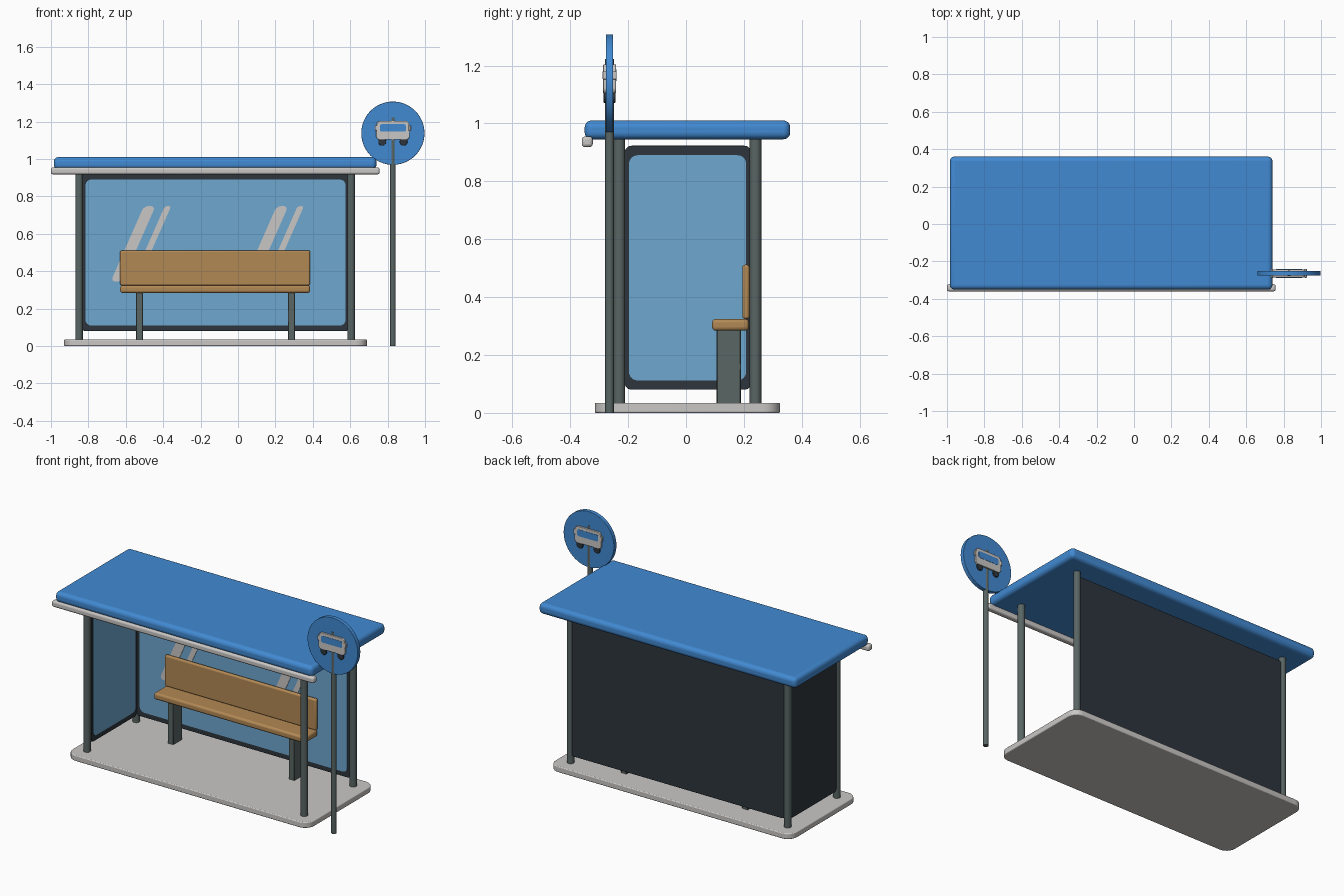
import bpy, bmesh, math
from mathutils import Vector

cube = bpy.data.objects.get("Cube")
if cube:
    bpy.data.objects.remove(cube, do_unlink=True)


def material(name, r, g, b):
    m = bpy.data.materials.new(name)
    m.use_nodes = True
    m.diffuse_color = (r, g, b, 1)
    node = next(n for n in m.node_tree.nodes if n.type == 'BSDF_PRINCIPLED')
    node.inputs["Base Color"].default_value = (r, g, b, 1)
    return m


BLUE = material("roof blue", .054, .255, .65)
GLASS = material("glass blue", .155, .385, .62)
WOOD = material("bench wood", .45, .25, .09)
STEEL = material("grey steel", .10, .133, .127)
DARK = material("dark frame", .026, .036, .046)
PALE = material("pale grey", .59, .575, .56)


def finish(name, bm, mat, bevel=0, segments=3):
    bmesh.ops.recalc_face_normals(bm, faces=bm.faces)
    mesh = bpy.data.meshes.new(name)
    bm.to_mesh(mesh)
    bm.free()
    obj = bpy.data.objects.new(name, mesh)
    bpy.context.collection.objects.link(obj)
    mesh.materials.append(mat)
    if bevel:
        mod = obj.modifiers.new("rounded edges", 'BEVEL')
        mod.width, mod.segments = bevel, segments
        mod.limit_method, mod.angle_limit = 'ANGLE', math.radians(50)
    bpy.ops.object.select_all(action='DESELECT')
    obj.select_set(True)
    bpy.context.view_layer.objects.active = obj
    bpy.ops.object.shade_smooth_by_angle(angle=math.radians(35))
    return obj


def box(name, x, y, z, mat, bevel=0, segments=3):
    bm = bmesh.new()
    bmesh.ops.create_cube(bm, size=1)
    for v in bm.verts:
        v.co = Vector([(a + b) / 2 + c * (b - a) for (a, b), c in zip((x, y, z), v.co)])
    return finish(name, bm, mat, bevel, segments)


# A flat outline (u, v) pushed from w0 to w1 along the given axis
def place(axis, u, v, w):
    return {'x': (w, u, v), 'y': (u, w, v), 'z': (u, v, w)}[axis]


def prism(name, axis, outline, w, mat, bevel=0):
    bm = bmesh.new()
    face = bm.faces.new([bm.verts.new(place(axis, u, v, w[0])) for u, v in outline])
    moved = bmesh.ops.extrude_face_region(bm, geom=[face])["geom"]
    shift = Vector(place(axis, 0, 0, w[1] - w[0]))
    bmesh.ops.translate(bm, vec=shift, verts=[g for g in moved if isinstance(g, bmesh.types.BMVert)])
    return finish(name, bm, mat, bevel)


def rounded(u, v, r, steps=6):
    pts = []
    corners = [(u[1] - r, v[1] - r), (u[0] + r, v[1] - r), (u[0] + r, v[0] + r), (u[1] - r, v[0] + r)]
    for q, (cu, cv) in enumerate(corners):
        for i in range(steps + 1):
            a = math.pi / 2 * (q + i / steps)
            pts.append((cu + r * math.cos(a), cv + r * math.sin(a)))
    return pts


def circle(u, v, r, n):
    return [(u + r * math.cos(math.tau * i / n), v + r * math.sin(math.tau * i / n)) for i in range(n)]


# Platform, roof and gutter
prism("platform", 'z', rounded((-.93, .69), (-.315, .325), .06), (0, .035), PALE, .005)
box("roof", (-.985, .74), (-.35, .36), (.945, 1.01), BLUE, .024, 5)
box("gutter", (-1, .757), (-.36, -.322), (.918, .955), PALE, .011)

# Corner posts
for side, x in (("right", -.85), ("left", .605)):
    for end, y in (("front", -.23), ("back", .24)):
        prism(f"{end}_{side}_post", 'z', circle(x, y, .02, 24), (.03, .95), STEEL)

# Wall panels with glazing on the inside only
prism("back_panel", 'y', rounded((-.84, .6), (.08, .92), .025), (.226, .25), DARK, .003)
prism("back_glass", 'y', rounded((-.815, .575), (.11, .89), .03), (.223, .228), GLASS)
prism("side_panel", 'x', rounded((-.212, .226), (.08, .923), .025), (-.862, -.835), DARK, .003)
prism("side_glass", 'x', rounded((-.197, .208), (.112, .89), .03), (-.837, -.832), GLASS)

# Slanted shine streaks on the back glass
SLANT = .44
for i, offset in enumerate((0, .71)):
    for kind, top_x, width in (("wide", -.478, .062), ("thin", -.38, .034)):
        r = width * .4
        bar = rounded((top_x - width / 2, top_x + width / 2), (.345, .748), r)
        streak = [(u + offset + (v - .735) * SLANT, v) for u, v in bar]
        prism(f"{kind}_shine_{i + 1}", 'y', streak, (.220, .224), PALE)

# Bench
box("bench_seat", (-.63, .385), (.09, .217), (.284, .324), WOOD, .012)
box("bench_back", (-.63, .385), (.195, .219), (.324, .512), WOOD, .009)
for side, x in (("right", -.527), ("left", .285)):
    box(f"bench_{side}_leg", (x - .019, x + .019), (.106, .19), (.03, .29), STEEL, .003, 1)

# Stop sign pole and disc
SX, SY, SZ = .828, -.264, 1.138
prism("sign_pole", 'z', circle(SX, SY, .015, 20), (0, 1.222), STEEL)
prism("sign_disc", 'y', circle(SX, SZ, .169, 64), (SY - .0125, SY + .0125), BLUE, .002)

# Vehicle symbol, showing on both faces of the disc
def across(half):
    return SY - half, SY + half


body = rounded((SX - .09, SX + .09), (1.103, 1.204), .02)
taper = [(SX + (u - SX) * (1 - max(0, v - 1.15) * .9), v) for u, v in body]
prism("symbol_body", 'y', taper, across(.022), PALE, .003)
prism("symbol_window", 'y', rounded((SX - .07, SX + .07), (1.146, 1.186), .01), across(.0235), BLUE)
for side, s in (("right", -1), ("left", 1)):
    x = SX + s * .057
    prism(f"symbol_{side}_wheel", 'y', circle(x, 1.092, .021, 20), across(.0205), DARK, .003)
    m = SX + s * .09
    box(f"symbol_{side}_mirror", (m - .006, m + .006), across(.024), (1.152, 1.18), PALE, .003)
